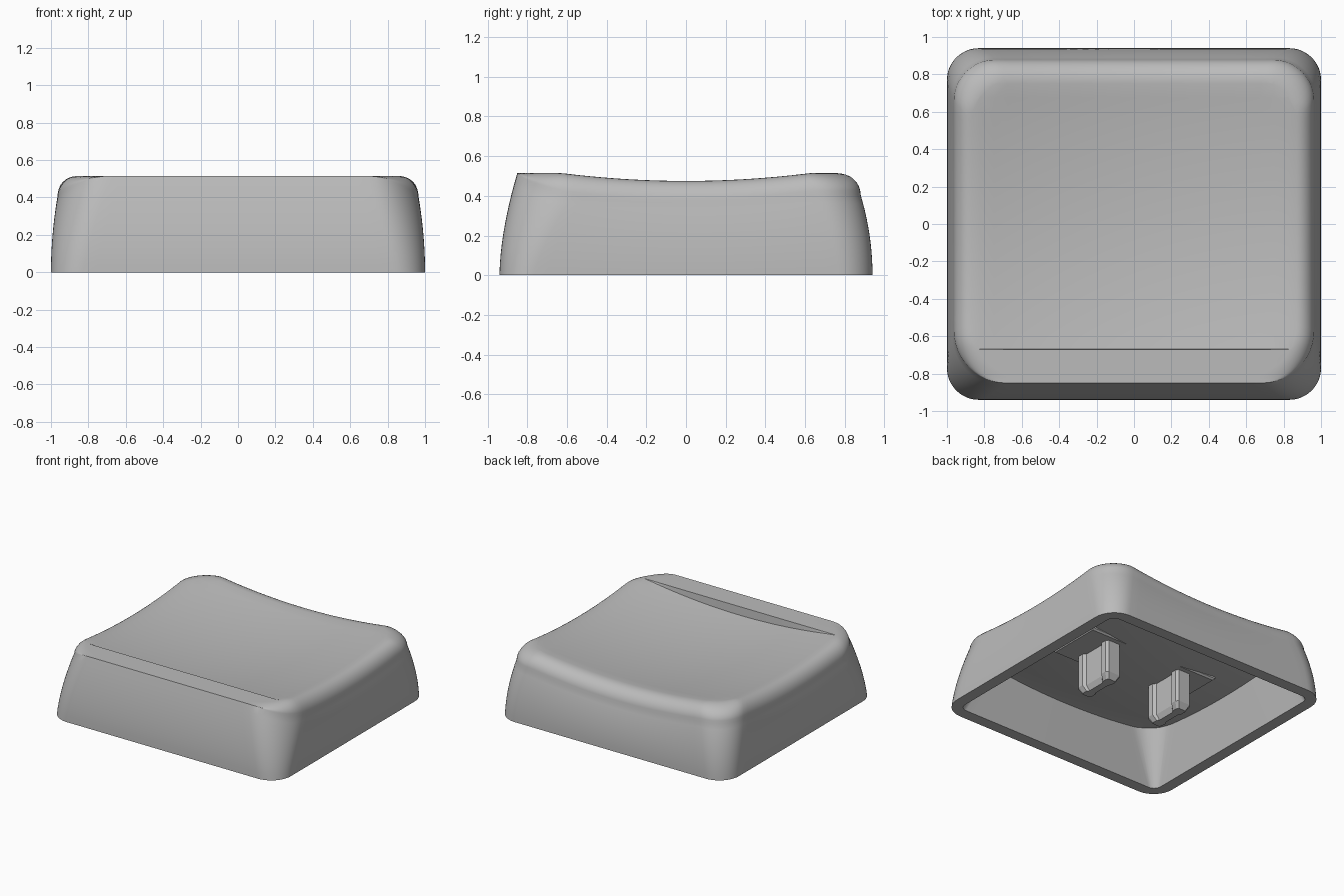
import bpy, bmesh, math

old = bpy.data.objects.get("Cube")
if old:
    bpy.data.objects.remove(old, do_unlink=True)

grey = bpy.data.materials.new("plain_grey")
grey.use_nodes = True
colour = (0.5, 0.5, 0.5, 1)
grey.diffuse_color = colour
grey.node_tree.nodes["Principled BSDF"].inputs["Base Color"].default_value = colour

RIM = 0.515      # height of the rim and front lip
LIP_Y = -0.67    # where the dish stops behind the front lip
ROUND = 0.11     # height of the rounded rim


def finish(bm, name, angle=32):
    bmesh.ops.recalc_face_normals(bm, faces=bm.faces)
    mesh = bpy.data.meshes.new(name)
    bm.to_mesh(mesh)
    bm.free()
    mesh.materials.append(grey)
    obj = bpy.data.objects.new(name, mesh)
    bpy.context.collection.objects.link(obj)
    bpy.ops.object.select_all(action='DESELECT')
    obj.select_set(True)
    bpy.context.view_layer.objects.active = obj
    bpy.ops.object.shade_smooth_by_angle(angle=math.radians(angle))
    return obj


def dish(x, y):
    x, y = min(abs(x), 0.84), min(abs(y), 0.75)
    return min(RIM, RIM - 0.04 * (1 - (y / 0.63) ** 2) - 0.07 * (1 - (x / 0.84) ** 2))


def top_height(x, y):
    return RIM if y < LIP_Y else dish(x, y)


def roof_height(x, y):
    return dish(x, y) - 0.11


def outline(hx, front, back, r_front, r_back, arc=12, straight=24):
    """Rounded rectangle as (x, y, outward y direction)."""
    corners = [(hx - r_back, back - r_back, r_back, 0), (r_back - hx, back - r_back, r_back, 90),
               (r_front - hx, front + r_front, r_front, 180), (hx - r_front, front + r_front, r_front, 270)]
    pts = []
    for cx, cy, r, start in corners:
        if pts:
            pts += line_to(pts[-1], (cx + r * math.cos(math.radians(start)),
                                     cy + r * math.sin(math.radians(start))), straight)
        for i in range(arc + 1):
            a = math.radians(start + 90 * i / arc)
            pts.append((cx + r * math.cos(a), cy + r * math.sin(a), math.sin(a)))
    return pts + line_to(pts[-1], pts[0], straight)


def line_to(a, b, n):
    return [(a[0] + (b[0] - a[0]) * i / n, a[1] + (b[1] - a[1]) * i / n, a[2]) for i in range(1, n)]


def bridge(bm, a, b):
    for i in range(len(a)):
        j = (i + 1) % len(a)
        bm.faces.new((a[i], a[j], b[j], b[i]))


def fill_surface(bm, ring, height, extra_rows=()):
    """Cap a ring, slice the cap into a grid and lift it to a height function."""
    cap = [bm.faces.new(ring)]
    steps = [i * 0.075 for i in range(-12, 13)]
    cuts = [((x, 0, 0), (1, 0, 0)) for x in steps]
    rows = [y for y in steps if abs(y - LIP_Y) > 0.02] + list(extra_rows)
    cuts += [((0, y, 0), (0, 1, 0)) for y in rows]
    for point, normal in cuts:
        geom = list({e for f in cap for e in f.edges} | {v for f in cap for v in f.verts}) + cap
        out = bmesh.ops.bisect_plane(bm, geom=geom, dist=1e-5, plane_co=point, plane_no=normal)
        cap = [g for g in out["geom"] if isinstance(g, bmesh.types.BMFace)]
    for v in {v for f in cap for v in f.verts}:
        v.co.z = height(v.co.x, v.co.y)


# Cap shell: bowed walls, rounded rim, dished top with a front lip
bm = bmesh.new()
rings = []
WALL, FILLET = 10, 8
for k in range(WALL + FILLET + 1):
    u = min(k / WALL, 1)
    a = max(0, k - WALL) / FILLET * math.pi / 2
    bow, turn = u ** 2, 1 - math.cos(a)
    pts = outline(1 - 0.035 * bow - 0.095 * turn,
                  -0.94 + 0.09 * u ** 1.7 + 0.03 * turn,
                  0.94 - 0.06 * bow - 0.11 * turn,
                  0.17 + 0.11 * u, 0.17 + 0.05 * u)
    ring = []
    for x, y, ny in pts:
        drop = ROUND * (1 - max(0, -ny) ** 2)
        t = top_height(x, y)
        ring.append(bm.verts.new((x, y, u * (t - drop) + drop * math.sin(a))))
    rings.append(ring)
for lower, upper in zip(rings, rings[1:]):
    bridge(bm, lower, upper)

# Hollow underside
mouth = [bm.verts.new((x, y, 0)) for x, y, _ in outline(0.91, -0.85, 0.85, 0.06, 0.06)]
inner = [bm.verts.new((x, y, roof_height(x, y)))
         for x, y, _ in outline(0.84, -0.78, 0.77, 0.2, 0.2)]
bridge(bm, rings[0], mouth)
bridge(bm, mouth, inner)
fill_surface(bm, rings[-1], top_height, (LIP_Y - 0.03, LIP_Y - 0.002, LIP_Y + 0.002))
fill_surface(bm, inner, roof_height)
finish(bm, "key_shell")

# Flat mounting plate under the roof
bm = bmesh.new()
bmesh.ops.create_cube(bm, size=1)
for v in bm.verts:
    v.co = (v.co.x * 1.14, v.co.y * 0.44, 0.335 + v.co.z * 0.06)
bmesh.ops.bevel(bm, geom=[e for e in bm.edges if all(v.co.z < 0.32 for v in e.verts)],
                offset=0.012, segments=1, affect='EDGES')
finish(bm, "mounting_plate")


# Two grooved prongs with tapered tips
def prong(name, cx):
    quarter = [(0.045, 0), (0.045, 0.085), (0.066, 0.105), (0.066, 0.15), (0.05, 0.17)]
    right = [(x, -y) for x, y in reversed(quarter[1:])] + quarter
    profile = right + [(-x, -y) for x, y in right]
    bm = bmesh.new()
    levels = [(0.34, 1, 1), (0.05, 1, 1), (0.005, 0.6, 0.85)]
    loops = [[bm.verts.new((cx + x * sx, y * sy, z)) for x, y in profile] for z, sx, sy in levels]
    for a, b in zip(loops, loops[1:]):
        bridge(bm, a, b)
    bm.faces.new(loops[0])
    bm.faces.new(loops[-1])
    finish(bm, name, 20)


for name, side in (("left_prong", 1), ("right_prong", -1)):
    prong(name, side * 0.326)
